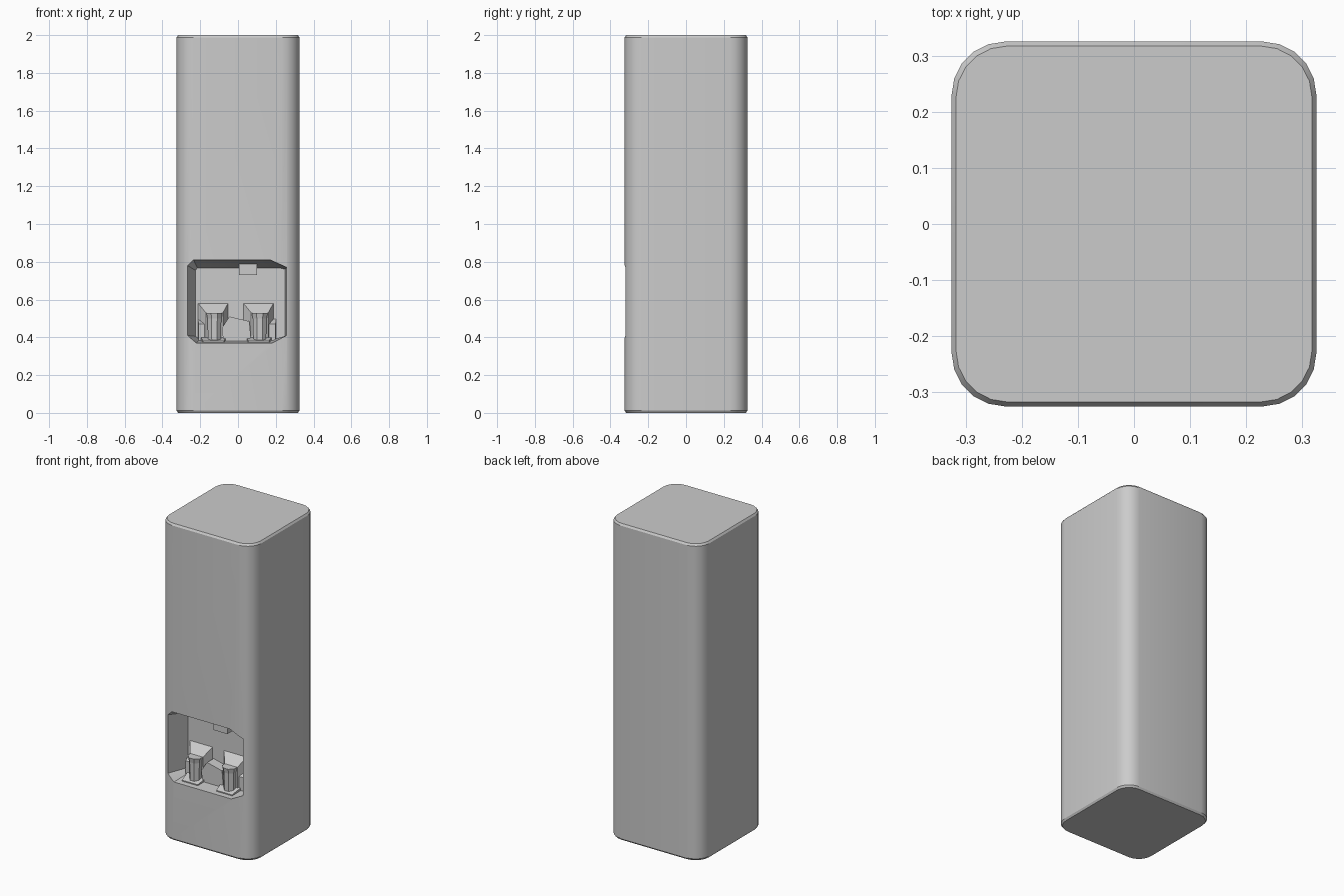
import bpy, bmesh, math

if "Cube" in bpy.data.objects:
    bpy.data.objects.remove(bpy.data.objects["Cube"])

def loft(name, rings):
    """Skin a list of equal-length point rings and cap both ends."""
    bm = bmesh.new()
    vr = [[bm.verts.new(p) for p in r] for r in rings]
    n = len(rings[0])
    for a, b in zip(vr, vr[1:]):
        for i in range(n):
            j = (i + 1) % n
            bm.faces.new((a[i], a[j], b[j], b[i]))
    bm.faces.new(vr[0])
    bm.faces.new(vr[-1])
    bmesh.ops.recalc_face_normals(bm, faces=bm.faces)
    me = bpy.data.meshes.new(name)
    bm.to_mesh(me)
    bm.free()
    ob = bpy.data.objects.new(name, me)
    bpy.context.collection.objects.link(ob)
    return ob

def rounded_square(half, r, z, seg=5):
    pts = []
    for k, (sx, sy) in enumerate([(1, 1), (-1, 1), (-1, -1), (1, -1)]):
        for i in range(seg + 1):
            a = math.pi / 2 * (k + i / seg)
            pts.append((sx * (half - r) + r * math.cos(a),
                        sy * (half - r) + r * math.sin(a), z))
    return pts

def xz_ring(pts, y):
    return [(x, y, z) for x, z in pts]

def rect(x0, x1, z0, z1, y):
    return xz_ring([(x0, z0), (x1, z0), (x1, z1), (x0, z1)], y)

FRONT, BACK = -0.325, -0.18

# Tall cabinet with rounded vertical corners and a slim edge bevel
cabinet = loft("cabinet", [rounded_square(0.317, 0.09, 0.0),
                           rounded_square(0.325, 0.095, 0.012),
                           rounded_square(0.325, 0.095, 1.988),
                           rounded_square(0.317, 0.09, 2.0)])

# Dispensing recess: chamfered opening tapering to the back wall
opening = [(-0.22, 0.37), (0.18, 0.37), (0.258, 0.41), (0.258, 0.77),
           (0.17, 0.81), (-0.235, 0.81), (-0.268, 0.78), (-0.268, 0.41)]
rear = [(-0.20, 0.39), (0.19, 0.39), (0.25, 0.405), (0.25, 0.76),
        (0.22, 0.768), (-0.215, 0.768), (-0.225, 0.755), (-0.225, 0.405)]
cutter = loft("recess_cutter", [xz_ring(opening, -0.42), xz_ring(opening, FRONT + 0.004),
                                xz_ring(rear, BACK)])
cutter.hide_render = True
cut = cabinet.modifiers.new("recess", 'BOOLEAN')
cut.object = cutter
cut.solver = 'EXACT'
bpy.context.view_layer.objects.active = cabinet
cabinet.select_set(True)
bpy.ops.object.modifier_apply(modifier=cut.name)
bpy.data.objects.remove(cutter)
bpy.ops.object.shade_smooth_by_angle(angle=math.radians(25))

# Two taps: sloping hood on the back wall, faceted column, foot and side block
for label, cx, side in (("left", -0.125, -1), ("right", 0.115, 1)):
    loft(label + "_tap_hood", [
        rect(cx - 0.09, cx + 0.075, 0.40, 0.585, BACK + 0.005),
        rect(cx - 0.045, cx + 0.045, 0.40, 0.53, -0.235)])
    column = []
    for z, r in ((0.375, 0.036), (0.50, 0.040), (0.53, 0.046)):
        column.append([(cx + r * math.cos(math.pi * (i + .5) / 4),
                        -0.245 + r * math.sin(math.pi * (i + .5) / 4), z)
                       for i in range(8)])
    loft(label + "_tap_column", column)
    loft(label + "_tap_foot", [
        rect(cx - 0.08, cx + 0.07, 0.37, 0.415, BACK + 0.005),
        rect(cx - 0.06, cx + 0.05, 0.37, 0.38, -0.295)])
    bx = cx + side * 0.062
    loft(label + "_side_block", [
        rect(bx - 0.025, bx + 0.025, 0.38, 0.50, BACK + 0.005),
        rect(bx - 0.022, bx + 0.022, 0.38, 0.47, -0.225)])

# Faceted panel between the taps
panel = [(-0.06, 0.375), (0.05, 0.375), (0.068, 0.40), (0.06, 0.485),
         (-0.045, 0.51), (-0.085, 0.45), (-0.08, 0.40)]
loft("centre_panel", [xz_ring(panel, BACK + 0.005), xz_ring(panel, -0.245)])

# Spout block under the recess ceiling
loft("spout", [rect(0.005, 0.10, 0.73, 0.80, BACK + 0.005),
               rect(0.005, 0.10, 0.73, 0.80, -0.25)])
